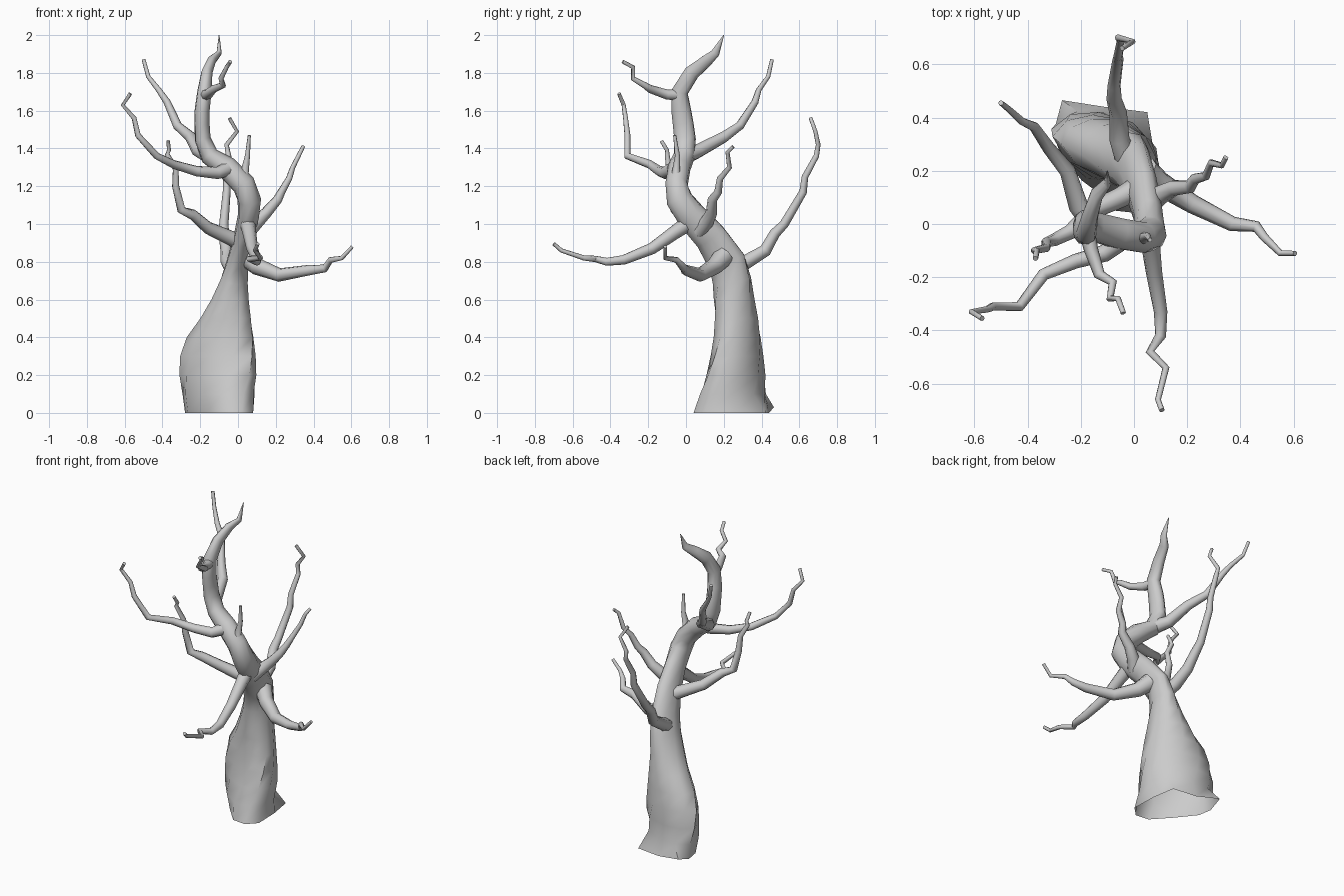
import bpy, math
from mathutils import Vector


def skin(name, rings, cap_start):
    """Join equal-sized rings into a smooth tube, closing the far end."""
    n = len(rings[0])
    verts = [tuple(v) for ring in rings for v in ring]
    faces = []
    for k in range(len(rings) - 1):
        for i in range(n):
            j = (i + 1) % n
            faces.append((k * n + i, k * n + j, (k + 1) * n + j, (k + 1) * n + i))
    faces.append(tuple(range((len(rings) - 1) * n, len(rings) * n)))
    if cap_start:
        faces.append(tuple(reversed(range(n))))
    mesh = bpy.data.meshes.new(name)
    mesh.from_pydata(verts, [], faces)
    mesh.shade_smooth()
    mesh.set_sharp_from_angle(angle=math.radians(60))
    obj = bpy.data.objects.new(name, mesh)
    bpy.context.collection.objects.link(obj)
    return obj


def tangents(pts):
    last = len(pts) - 1
    return [(pts[min(i + 1, last)] - pts[max(i - 1, 0)]).normalized()
            for i in range(len(pts))]


def branch(name, path, r0, r1=0.01, sides=8):
    pts = [Vector(p) for p in path]
    tans = tangents(pts)
    side = tans[0].orthogonal().normalized()
    prev, rings = tans[0], []
    for i, (p, t) in enumerate(zip(pts, tans)):
        side = prev.rotation_difference(t) @ side
        prev = t
        other = t.cross(side)
        f = i / (len(pts) - 1)
        r = r1 + (r0 - r1) * (1 - f) ** 1.6
        rings.append([p + r * (math.cos(a) * side + math.sin(a) * other)
                      for a in (2 * math.pi * k / sides for k in range(sides))])
    return skin(name, rings, True)


# Trunk: open irregular foot, twisted swelling, crooked tapering top
foot = [(.08, .10), (.075, .27), (.05, .42), (-.11, .44), (-.27, .465),
        (-.28, .37), (-.265, .28), (-.17, .16), (-.07, .05), (.02, .04)]
spine = [  # x, y, z, half width, half depth, slant (degrees)
    (-.095, .255, .10, .195, .18, 24), (-.095, .27, .20, .205, .16, 24),
    (-.095, .275, .30, .20, .14, 22), (-.085, .275, .40, .178, .125, 18),
    (-.06, .265, .50, .135, .115, 10), (-.04, .25, .60, .10, .108, 0),
    (-.02, .24, .70, .075, .105, -12), (-.003, .215, .80, .06, .105, -20),
    (.03, .13, .93, .055, .09, -15), (.055, .03, 1.04, .056, .08, 0),
    (.06, -.035, 1.13, .063, .072, 0), (.03, -.05, 1.21, .063, .06, 0),
    (-.06, -.035, 1.30, .06, .06, 0), (-.15, -.01, 1.36, .05, .057, 0),
    (-.187, -.005, 1.45, .043, .058, 0), (-.19, -.015, 1.53, .04, .056, 0),
    (-.19, -.025, 1.60, .04, .053, 0), (-.178, -.033, 1.70, .038, .045, 0),
    (-.165, .03, 1.80, .03, .042, 0), (-.14, .11, 1.865, .024, .033, 0),
    (-.10, .155, 1.905, .014, .024, 0), (-.10, .20, 2.0, .002, .002, 0)]
rings = [[Vector((x, y, .03 if y > .46 else 0)) for x, y in foot]]
centres = [Vector(s[:3]) for s in spine]
for c, t, s in zip(centres, tangents(centres), spine):
    tilt = Vector((0, 0, 1)).rotation_difference(t)
    if s[2] < .65:
        tilt.identity()
    twist = 1.5 * min(s[2], .75)
    lobe = .06 * max(0, min(1, (.85 - s[2]) / .3))
    slant = math.radians(s[5])
    ring = []
    for i in range(10):
        a = math.radians(-36 + 36 * i) + twist
        k = 1 + lobe * math.cos(3 * (a - math.radians(30) - twist))
        ring.append(c + tilt @ Vector((k * s[3] * math.cos(a + slant / 2),
                                       k * s[4] * math.sin(a - slant / 2), 0)))
    rings.append(ring)
skin("trunk", rings, False)

# Crooked branches
branch("upper_back_left_branch", [
    (-.15, 0, 1.36), (-.21, .07, 1.39), (-.25, .20, 1.46), (-.32, .285, 1.52),
    (-.375, .365, 1.645), (-.42, .385, 1.71), (-.475, .435, 1.78), (-.50, .455, 1.87)], .045)
branch("front_left_branch", [
    (-.06, -.07, 1.29), (-.11, -.11, 1.27), (-.22, -.14, 1.28), (-.34, -.19, 1.315),
    (-.43, -.31, 1.36), (-.53, -.31, 1.47), (-.55, -.32, 1.56),
    (-.61, -.33, 1.63), (-.57, -.355, 1.69)], .038)
branch("left_branch", [
    (.02, .14, .90), (-.05, .10, .93), (-.16, .05, .98), (-.24, -.03, 1.05),
    (-.30, -.06, 1.075), (-.33, -.07, 1.20), (-.33, -.09, 1.29),
    (-.375, -.10, 1.37), (-.365, -.10, 1.39), (-.37, -.13, 1.44)], .045)
branch("low_right_branch", [
    (.04, .20, .83), (.10, .15, .775), (.22, .075, .73), (.37, 0, .755),
    (.46, -.01, .765), (.49, -.05, .81), (.55, -.11, .82), (.605, -.11, .88)], .055)
branch("right_branch", [
    (.05, .07, .96), (.10, .11, 1.01), (.15, .135, 1.06), (.21, .14, 1.13),
    (.23, .17, 1.17), (.27, .18, 1.24), (.29, .23, 1.30),
    (.33, .22, 1.38), (.345, .25, 1.41)], .043)
branch("front_branch", [
    (.05, .02, 1.01), (.06, -.06, .955), (.075, -.18, .87), (.10, -.33, .81),
    (.10, -.42, .80), (.06, -.48, .815), (.12, -.54, .82),
    (.09, -.66, .86), (.105, -.70, .895)], .043)
branch("back_branch", [
    (-.03, .25, .76), (-.055, .32, .80), (-.06, .42, .86), (-.075, .47, .95),
    (-.075, .52, 1.0), (-.06, .62, 1.17), (-.06, .63, 1.25), (-.05, .69, 1.36),
    (-.06, .70, 1.42), (-.005, .685, 1.49), (-.045, .66, 1.56)], .043)
branch("spike_branch", [
    (.04, -.05, 1.22), (.03, -.055, 1.25), (.05, -.045, 1.36), (.06, -.06, 1.47)], .04, .008)
branch("top_front_branch", [
    (-.18, -.02, 1.685), (-.16, -.10, 1.685), (-.13, -.19, 1.715), (-.08, -.22, 1.735),
    (-.09, -.28, 1.77), (-.06, -.28, 1.83), (-.04, -.335, 1.86)], .032)
